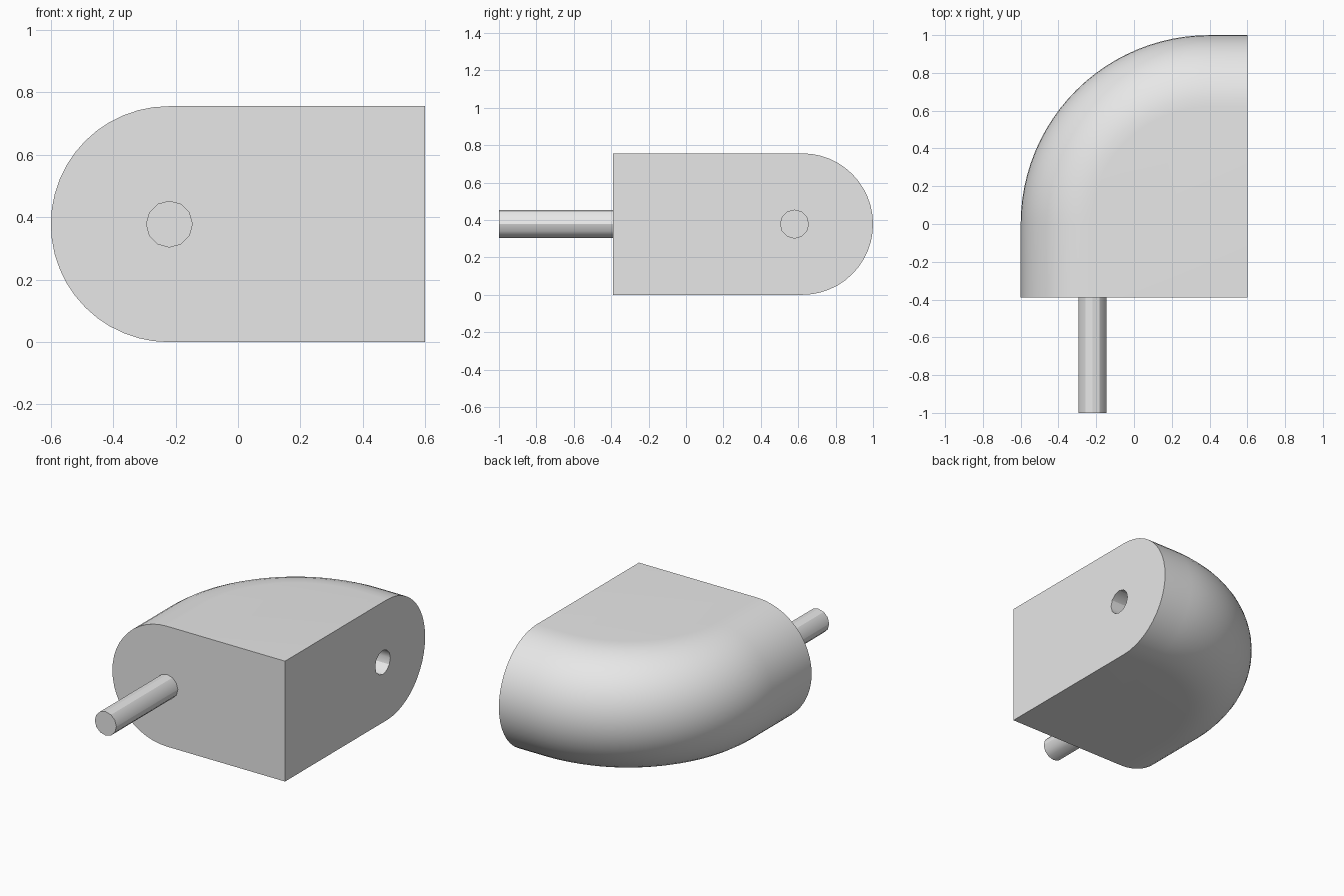
import bpy, bmesh
from math import sin, cos, pi
from mathutils import Vector, Matrix

cube = bpy.data.objects.get("Cube")
if cube:
    bpy.data.objects.remove(cube, do_unlink=True)

grey = bpy.data.materials.new("plain grey")
grey.use_nodes = True
grey.diffuse_color = (0.8, 0.8, 0.8, 1)
grey.node_tree.nodes["Principled BSDF"].inputs["Base Color"].default_value = (0.8, 0.8, 0.8, 1)

HALF = 0.378              # half of the body height, also the rim radius
BACK, FRONT, SIDE = 1.0, -0.39, 0.6
BEND = Vector((0.4, 0, HALF))   # centre of the plan curve
PEG_R = 0.075


def make_object(name, bm):
    bmesh.ops.recalc_face_normals(bm, faces=bm.faces)
    mesh = bpy.data.meshes.new(name)
    bm.to_mesh(mesh)
    bm.free()
    mesh.materials.append(grey)
    obj = bpy.data.objects.new(name, mesh)
    bpy.context.collection.objects.link(obj)
    return obj


def rod(name, start, end):
    """Twelve-sided rod between two points."""
    start, end = Vector(start), Vector(end)
    axis = end - start
    bm = bmesh.new()
    place = Matrix.Translation((start + end) / 2) @ axis.to_track_quat('Z', 'Y').to_matrix().to_4x4()
    bmesh.ops.create_cone(bm, cap_ends=True, segments=12, radius1=PEG_R, radius2=PEG_R,
                          depth=axis.length, matrix=place)
    return make_object(name, bm)


def smooth(obj):
    bpy.ops.object.select_all(action='DESELECT')
    obj.select_set(True)
    bpy.context.view_layer.objects.active = obj
    bpy.ops.object.shade_smooth_by_angle()


# Body: half-round rim swept round a quarter bend, closed by flat faces
STEPS = 24
inner = BACK - HALF
path = [(Vector((BEND.x - inner, FRONT, HALF)), Vector((-1, 0, 0)))]
for i in range(STEPS + 1):
    a = pi / 2 * i / STEPS
    out = Vector((-cos(a), sin(a), 0))
    path.append((BEND + out * inner, out))
path.append((Vector((SIDE, inner, HALF)), Vector((0, 1, 0))))

bm = bmesh.new()
rings = []
for centre, out in path:
    ring = []
    for j in range(STEPS + 1):
        t = pi * j / STEPS
        ring.append(bm.verts.new(centre + HALF * (out * sin(t) + Vector((0, 0, cos(t))))))
    rings.append(ring)
for a, b in zip(rings, rings[1:]):
    for j in range(STEPS):
        bm.faces.new((a[j], b[j], b[j + 1], a[j + 1]))
top = bm.verts.new((SIDE, FRONT, 2 * HALF))
bottom = bm.verts.new((SIDE, FRONT, 0))
bm.faces.new([r[0] for r in rings] + [top])
bm.faces.new([r[-1] for r in rings] + [bottom])
bm.faces.new(rings[0] + [bottom, top])
bm.faces.new(rings[-1] + [bottom, top])
body = make_object("body", bm)

# Socket bored into the left face
cutter = rod("socket_cutter", (SIDE + 0.1, 0.58, HALF), (SIDE - 0.62, 0.58, HALF))
cutter.hide_render = True
cut = body.modifiers.new("socket", 'BOOLEAN')
cut.operation = 'DIFFERENCE'
cut.solver = 'EXACT'
cut.object = cutter
bpy.context.view_layer.objects.active = body
bpy.ops.object.modifier_apply(modifier="socket")
bpy.data.objects.remove(cutter, do_unlink=True)
smooth(body)

# Peg on the front face
peg = rod("peg", (-0.22, FRONT, HALF), (-0.22, -1, HALF))
smooth(peg)
